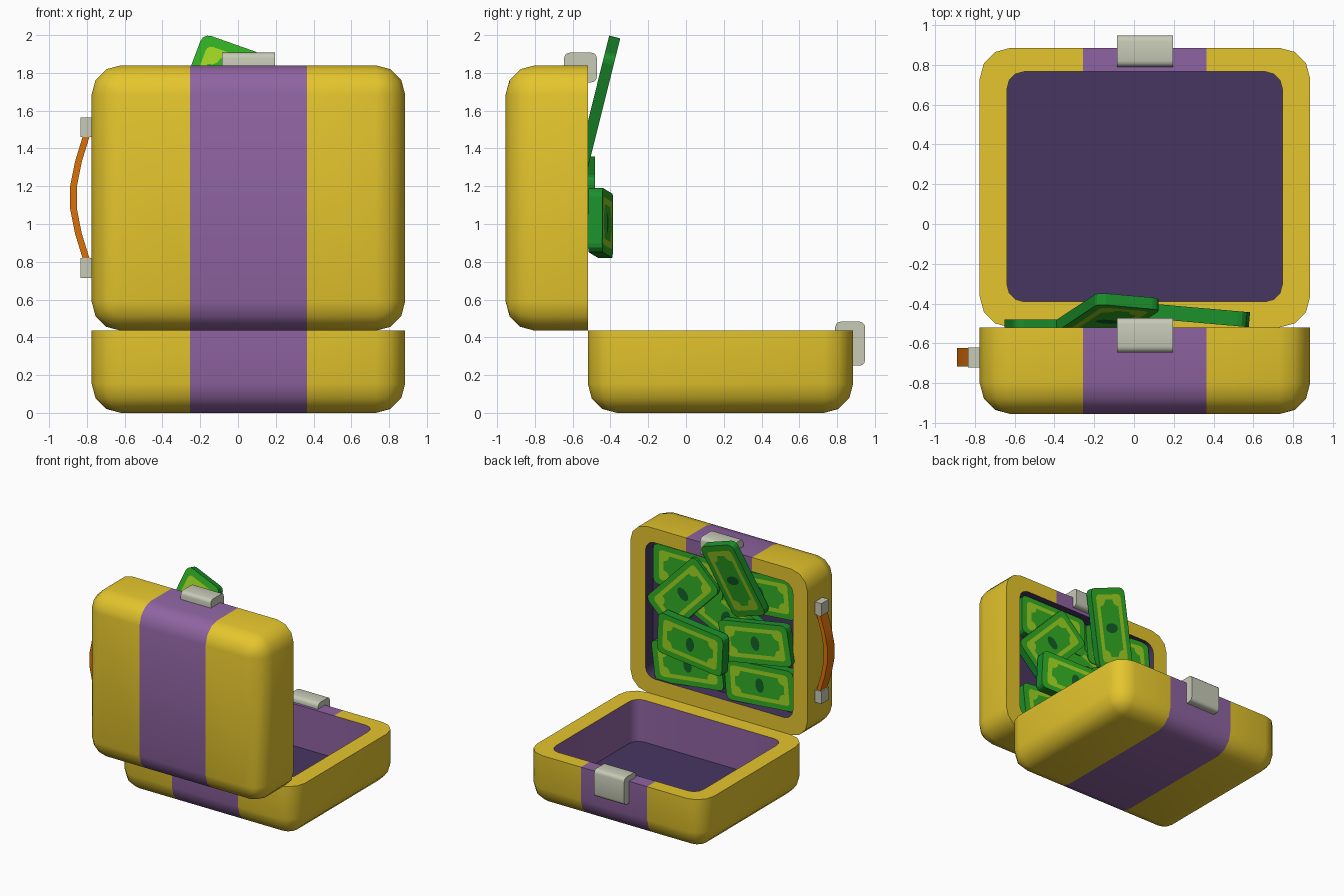
import bpy, bmesh, math
from mathutils import Matrix, Vector

if "Cube" in bpy.data.objects:
    bpy.data.objects.remove(bpy.data.objects["Cube"])

def mat(name, r, g, b):
    m = bpy.data.materials.new(name)
    m.diffuse_color = (r, g, b, 1)
    m.use_nodes = True
    m.node_tree.nodes["Principled BSDF"].inputs["Base Color"].default_value = m.diffuse_color
    return m

YELLOW = mat("yellow", .78, .56, .026)
PURPLE = mat("purple", .275, .127, .36)
DARK = mat("dark_purple", .064, .037, .12)
GREY = mat("pale_grey", .57, .59, .47)
ORANGE = mat("orange", .72, .165, .003)
GREEN = mat("green", .032, .42, .017)
LIME = mat("lime", .34, .66, .016)
EDGE = mat("edge_green", .011, .28, .025)
INK = mat("ink_green", .006, .12, .02)

def finish(bm, name, mats, angle=None):
    bmesh.ops.recalc_face_normals(bm, faces=bm.faces)
    me = bpy.data.meshes.new(name)
    bm.to_mesh(me)
    bm.free()
    for m in mats:
        me.materials.append(m)
    ob = bpy.data.objects.new(name, me)
    bpy.context.collection.objects.link(ob)
    if angle:
        bpy.ops.object.select_all(action='DESELECT')
        ob.select_set(True)
        bpy.context.view_layer.objects.active = ob
        bpy.ops.object.shade_smooth_by_angle(angle=math.radians(angle))
    return ob

def rounded_rect(x0, x1, y0, y1, r, seg=3):
    """Outline of a rectangle with round corners."""
    pts = []
    for i, (cx, cy) in enumerate([(x1-r, y1-r), (x0+r, y1-r), (x0+r, y0+r), (x1-r, y0+r)]):
        for k in range(seg + 1):
            a = math.radians(90 * i + 90 * k / seg)
            pts.append((cx + r * math.cos(a), cy + r * math.sin(a)))
    return pts

def ticket(a, b, r, seg=3):
    """Outline of a rectangle with scooped corners."""
    pts = []
    for i, (cx, cy) in enumerate([(a, b), (-a, b), (-a, -b), (a, -b)]):
        for k in range(seg + 1):
            t = math.radians(270 + 90 * i - 90 * k / seg)
            pts.append((cx + r * math.cos(t), cy + r * math.sin(t)))
    return pts

def loft(bm, rings):
    """Skin rings of equal length and cap both ends; returns side faces and caps."""
    vs = [[bm.verts.new(p) for p in ring] for ring in rings]
    n = len(vs[0])
    sides = [bm.faces.new((a[i], a[(i+1) % n], b[(i+1) % n], b[i]))
             for a, b in zip(vs, vs[1:]) for i in range(n)]
    return sides, [bm.faces.new(vs[0]), bm.faces.new(vs[-1])]

# --- Case halves: rounded tray with stripe ---
X0, X1, Y0, Y1, H, R = -.775, .885, -.52, .885, .435, .155
S0, S1 = -.255, .365
CX0, CX1, CY0, CY1 = -.638, .745, -.39, .765

def shell(name, floor, wall_index, to_lid):
    bm = bmesh.new()
    rings = []
    for k in range(4):
        a = math.radians(30 * k)
        d, z = R * (1 - math.sin(a)), R * (1 - math.cos(a))
        rings.append([(x, y, z) for x, y in
                      rounded_rect(X0+d, X1-d, Y0+d, Y1-d, R - d)])
    rings.append([(x, y, H) for x, y in rounded_rect(X0, X1, Y0, Y1, R)])
    for z in (H, floor):
        rings.append([(x, y, z) for x, y in rounded_rect(CX0, CX1, CY0, CY1, .085)])
    loft(bm, rings)
    bmesh.ops.remove_doubles(bm, verts=bm.verts, dist=1e-5)
    for x in (S0, S1):
        bmesh.ops.bisect_plane(bm, geom=bm.verts[:] + bm.edges[:] + bm.faces[:],
                               plane_co=(x, 0, 0), plane_no=(1, 0, 0))
    e = 1e-3
    for f in bm.faces:
        c = f.calc_center_median()
        in_cavity = all(CX0-e < v.co.x < CX1+e and CY0-e < v.co.y < CY1+e
                        and v.co.z > floor-e for v in f.verts)
        rim = all(v.co.z > H-e for v in f.verts)
        if in_cavity and not rim:
            flat = all(v.co.z < floor+e for v in f.verts)
            f.material_index = 2 if flat else wall_index
        elif S0 < c.x < S1 and not (rim and c.y < 0):
            f.material_index = 1
    if to_lid:  # open lid: the tray swung up about the hinge
        for v in bm.verts:
            x, y, z = v.co
            v.co = (x, z + Y0 - H, y - Y0 + H)
    return finish(bm, name, [YELLOW, PURPLE, DARK], 40)

shell("case_base", .08, 1, False)
shell("case_lid", .33, 2, True)

# --- Latches and handle brackets ---
def block(name, lo, hi, bevel):
    lo, hi = Vector(lo), Vector(hi)
    bm = bmesh.new()
    size = hi - lo
    bmesh.ops.create_cube(bm, size=1, matrix=Matrix.Translation((lo + hi) / 2)
                          @ Matrix.Diagonal((*size, 1)))
    if bevel:  # round only the edges running across the case
        bmesh.ops.bevel(bm, geom=[e for e in bm.edges if
                                  abs(e.verts[0].co.x - e.verts[1].co.x) > .1],
                        offset=bevel, segments=3, profile=.5, affect='EDGES')
    return finish(bm, name, [GREY], 50)

block("base_latch", (-.085, .79, .25), (.197, .948, .483), .03)
block("lid_latch", (-.085, -.645, 1.75), (.197, -.472, 1.907), .03)
for name, z in (("lower", .715), ("upper", 1.46)):
    block(name + "_handle_bracket", (-.835, -.72, z), (-.77, -.62, z + .105), 0)

# --- Handle: flat strap bowed outwards ---
bm = bmesh.new()
half = [(-.79, .38), (-.805, .32), (-.845, .19), (-.871, .06)]
path = half + [(x, -z) for x, z in reversed(half)]
loft(bm, [[(x + dx, -.67 + dy, 1.14 + z) for dx, dy in
           ((-.018, -.047), (.018, -.047), (.018, .047), (-.018, .047))]
          for x, z in path])
finish(bm, "handle", [ORANGE], 30)

# --- Banknote bundles: slab whose faces are cut into border, frame, panel and mark ---
def bundle(name, pos, spin, tilt=0, yaw=0, thick=.065):
    bm = bmesh.new()
    n, h = 16, thick / 2
    mark = [(.04 * math.cos(a), .06 * math.sin(a)) for a in
            (math.tau * (i + .5) / n for i in range(n))]
    outlines = [mark, ticket(.23, .092, .055),
                rounded_rect(-.272, .272, -.126, .126, .03),
                rounded_rect(-.325, .325, -.17, .17, .045)]
    rings = ([[(x, -h, z) for x, z in o] for o in outlines]
             + [[(x, h, z) for x, z in o] for o in reversed(outlines)])
    sides, caps = loft(bm, rings)
    for i, f in enumerate(sides):
        f.material_index = (0, 1, 0, 2, 0, 1, 0)[i // n]
    for f in caps:
        f.material_index = 3
    rot = (Matrix.Rotation(math.radians(yaw), 4, 'Z')
           @ Matrix.Rotation(math.radians(tilt), 4, 'X')
           @ Matrix.Rotation(math.radians(-spin), 4, 'Y'))
    bm.transform(Matrix.Translation(pos) @ rot)
    finish(bm, name, [GREEN, LIME, EDGE, INK])

bundles = [
    ((.36, -.567, .755), -7), ((-.315, -.567, .765), -5),      # bottom row
    ((.37, -.585, 1.53), 0), ((-.30, -.585, 1.53), -5),        # top row
    ((.02, -.59, 1.24), 25), ((.40, -.56, 1.35), -46),         # middle
    ((-.31, -.513, 1.14), -10),
    ((.25, -.452, 1.005), 3, 0, -5, .075),                     # front
    ((-.135, -.462, 1.65), 70, -14, 0, .06),                   # sticking out
]
for i, b in enumerate(bundles):
    bundle(f"banknote_bundle_{i + 1}", *b)
